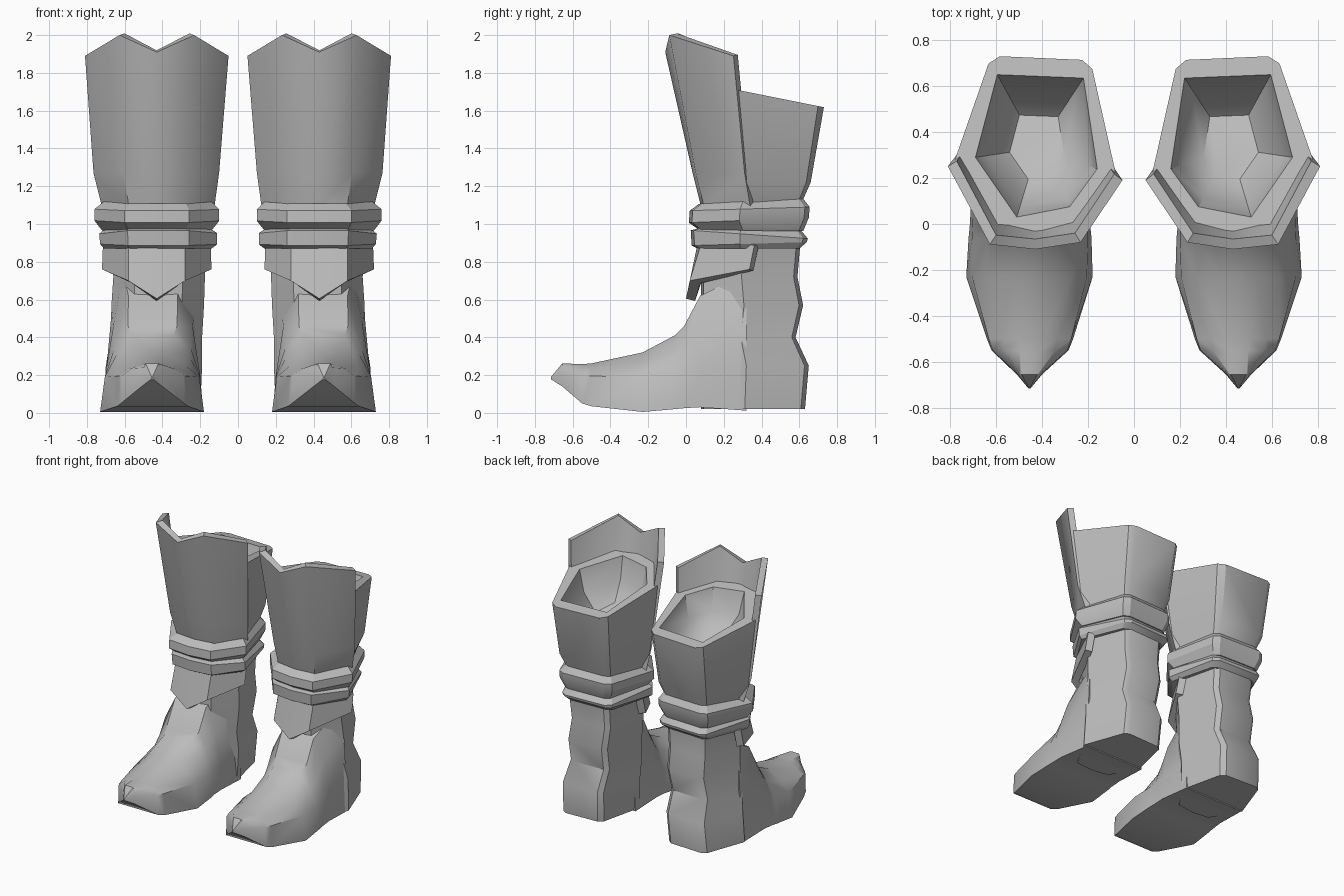
import bpy, bmesh, math
from mathutils import Vector

if "Cube" in bpy.data.objects:
    bpy.data.objects.remove(bpy.data.objects["Cube"])

leather = bpy.data.materials.new("grey_leather")
leather.diffuse_color = (0.5, 0.5, 0.5, 1)
leather.use_nodes = True
leather.node_tree.nodes["Principled BSDF"].inputs["Base Color"].default_value = leather.diffuse_color

# Nine-sided boot outline: u runs inner to outer, v runs front to back
OUTLINE = [(.79, .96), (.72, 1), (.21, .98), (.145, .93), (0, .35),
           (.24, .035), (.5, 0), (.76, .025), (1, .42)]


def ring(x0, x1, y0, y1, z, pts=OUTLINE):
    """Fit the outline into a box; z is a number or a function of y."""
    out = []
    for u, v in pts:
        y = y0 + v * (y1 - y0)
        out.append(Vector((x0 + u * (x1 - x0), y, z(y) if callable(z) else z)))
    return out


def loft(name, rings, closed=True, caps=(True, True), thick=0, angle=35):
    """Skin rings of equal length, then mirror for the second boot."""
    bm = bmesh.new()
    rows = [[bm.verts.new(p) for p in r] for r in rings]
    n = len(rows[0])
    for a, b in zip(rows, rows[1:]):
        for i in range(n if closed else n - 1):
            j = (i + 1) % n
            bm.faces.new((a[i], a[j], b[j], b[i]))
    if closed and caps[0]:
        bm.faces.new(rows[0][::-1])
    if closed and caps[1]:
        bm.faces.new(rows[-1])
    bmesh.ops.remove_doubles(bm, verts=bm.verts, dist=0.0005)
    bmesh.ops.recalc_face_normals(bm, faces=bm.faces)
    if not closed:      # open strips must face the front
        bm.normal_update()
        if sum(f.normal.y * f.calc_area() for f in bm.faces) > 0:
            bmesh.ops.reverse_faces(bm, faces=bm.faces)
    me = bpy.data.meshes.new(name)
    bm.to_mesh(me)
    bm.free()
    me.materials.append(leather)
    ob = bpy.data.objects.new(name, me)
    bpy.context.collection.objects.link(ob)
    if thick:
        s = ob.modifiers.new("thickness", 'SOLIDIFY')
        s.thickness, s.offset, s.use_even_offset = thick, -1, True
    m = ob.modifiers.new("pair", 'MIRROR')
    m.use_clip = m.use_mirror_merge = False
    bpy.ops.object.select_all(action='DESELECT')
    bpy.context.view_layer.objects.active = ob
    ob.select_set(True)
    bpy.ops.object.convert(target='MESH')
    bpy.ops.object.shade_smooth_by_angle(angle=math.radians(angle))
    return ob


# Shaft: flared wall, sloping rim and hollow inside
rim_z = lambda y: 1.71 - (y - .27) * .2
inner_xy = [(.595, .65), (.595, .65), (.22, .635), (.22, .635), (.16, .24),
            (.28, .075), (.51, .03), (.51, .03), (.69, .29)]
inner = [Vector((x, y, rim_z(y))) for x, y in inner_xy]
mid = Vector((.42, .33, 0))


def bowl(scale, drop):
    return [Vector((mid.x + (p.x - mid.x) * scale, mid.y + (p.y - mid.y) * scale, p.z - drop))
            for p in inner]


loft("shaft", [ring(.15, .70, .11, .61, 1.06), ring(.14, .71, .11, .62, 1.13),
               ring(.11, .75, .07, .66, 1.22), ring(.08, .78, -.05, .73, rim_z),
               inner, bowl(.85, .16), bowl(.45, .28)])

# Front guard: tall curved plate with two peaks
FRONT = OUTLINE[4:]
peaks = [1.89, 2.0, 1.91, 2.0, 1.89]
top = ring(.05, .81, -.11, .75, 0, FRONT)
for p, z in zip(top, peaks):
    p.z = z
loft("front_guard", [ring(.125, .72, .08, .70, 1.09, FRONT),
                     ring(.10, .765, .035, .69, 1.27, FRONT), top],
     closed=False, thick=.045, angle=50)


# Wrapped straps: two folded bands, slightly tilted
def tilt(z, k):
    return lambda y: z + k * (y - .33)


loft("upper_strap", [ring(.14, .71, .07, .62, tilt(1.12, .05)),
                     ring(.10, .76, .02, .655, tilt(1.08, .03)),
                     ring(.10, .76, .015, .65, tilt(1.02, .04)),
                     ring(.14, .72, .07, .62, tilt(.965, -.01))], angle=25)
loft("lower_strap", [ring(.14, .71, .06, .61, tilt(.97, -.02)),
                     ring(.11, .735, .025, .645, tilt(.945, -.07)),
                     ring(.11, .73, .03, .64, tilt(.895, .03)),
                     ring(.14, .71, .06, .60, tilt(.87, 0))], angle=25)

# Pointed flap hanging below the straps
tip = ring(.14, .72, .0, .80, 0, FRONT)
for p, z in zip(tip, [.76, .70, .605, .70, .76]):
    p.z = z
loft("front_flap", [ring(.145, .715, .06, .78, .89, FRONT), tip],
     closed=False, thick=.05, angle=50)

# Ankle and heel column
loft("ankle_and_heel", [ring(*r) for r in (
    (.17, .68, .09, .61, .95), (.175, .66, .08, .59, .72), (.18, .67, .08, .62, .57),
    (.19, .675, .08, .58, .40), (.19, .70, .08, .65, .25), (.20, .71, .08, .63, .02))])


# Foot: sections from ankle to upturned toe
def section(y, xi, xo, zb, inset, zc, sh, zs, th, zt):
    """Sole edge, side crease, shoulder and top on each side."""
    c = (xi + xo) / 2
    xs = [(xi, zb), (xi + inset, zc), (c - sh, zs), (c - th, zt),
          (c + th, zt), (c + sh, zs), (xo - inset, zc), (xo, zb)]
    return [Vector((x, y, z)) for x, z in xs]


loft("foot", [section(*s) for s in (
    (.32, .20, .695, .012, .01, .20, .22, .55, .16, .74),
    (.075, .19, .71, .03, .01, .20, .21, .46, .13, .62),
    (-.01, .19, .715, .025, .012, .20, .20, .35, .13, .46),
    (-.06, .185, .72, .02, .015, .19, .19, .31, .11, .41),
    (-.23, .18, .73, .005, .025, .19, .18, .25, .08, .32),
    (-.50, .265, .64, .035, .008, .195, .12, .235, .05, .262),
    (-.55, .285, .62, .05, .005, .195, .11, .235, .045, .258),
    (-.655, .40, .51, .14, .004, .20, .042, .24, .034, .262),
    (-.715, .45, .46, .178, .001, .185, .003, .187, .002, .19))], angle=40)
